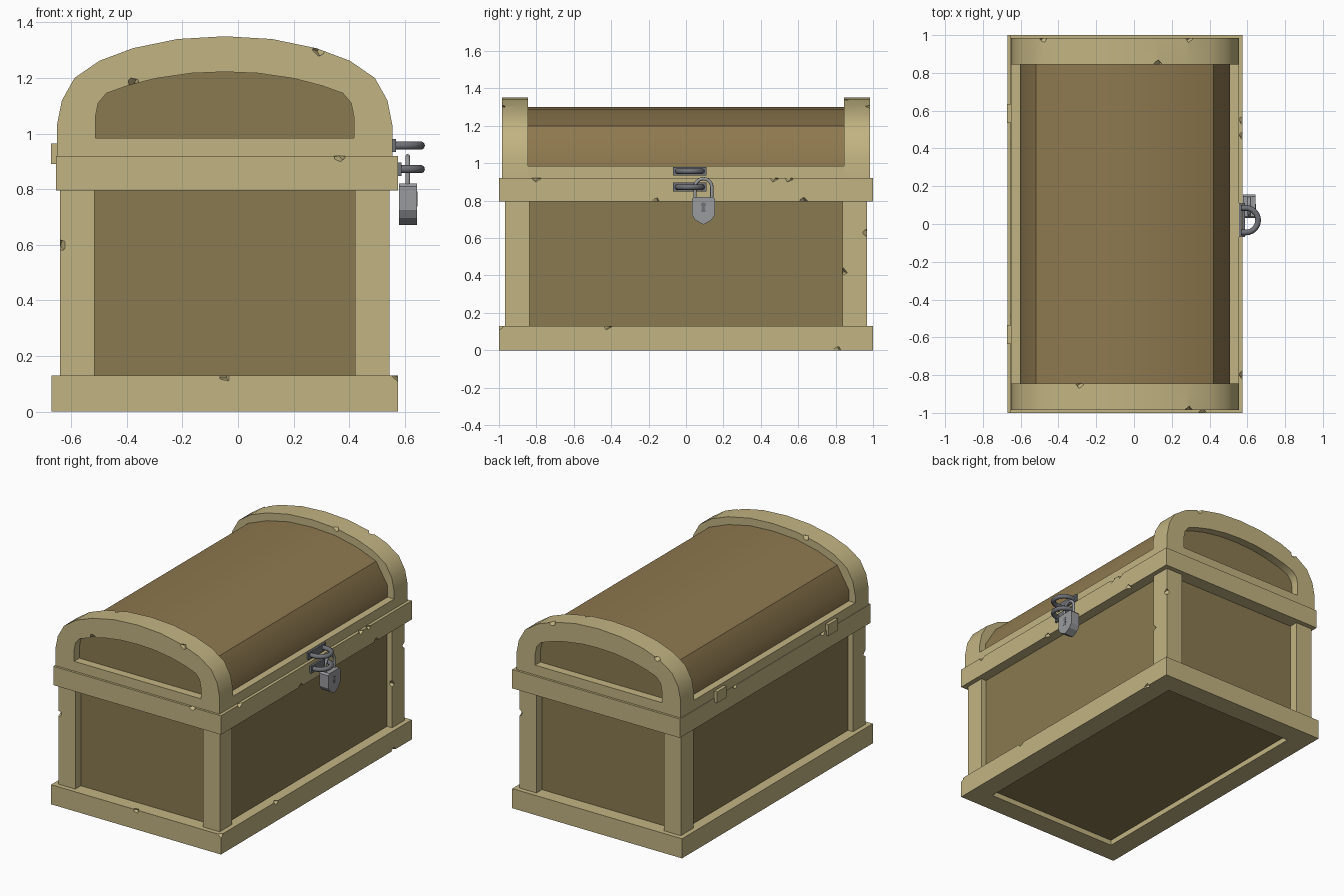
import bpy, bmesh, math, random
from mathutils import Vector, Matrix

if "Cube" in bpy.data.objects:
    bpy.data.objects.remove(bpy.data.objects["Cube"])
random.seed(4)
CX = -0.048  # middle of the chest across x


def material(name, rgb):
    lin = [((c / 255 + 0.055) / 1.055) ** 2.4 for c in rgb] + [1.0]
    m = bpy.data.materials.new(name)
    m.use_nodes = True
    m.diffuse_color = lin
    m.node_tree.nodes["Principled BSDF"].inputs["Base Color"].default_value = lin
    return m


FRAME = material("pale wood", (194, 180, 130))
PANEL = material("brown wood", (138, 122, 80))
LID = material("warm brown wood", (142, 121, 79))
STEEL = material("light steel", (154, 155, 158))
IRON = material("dark iron", (112, 114, 120))


def finish(name, bm, mat, smooth=None):
    bmesh.ops.recalc_face_normals(bm, faces=bm.faces)
    mesh = bpy.data.meshes.new(name)
    bm.to_mesh(mesh)
    bm.free()
    mesh.materials.append(mat)
    if smooth:
        mesh.shade_smooth()
        mesh.set_sharp_from_angle(angle=math.radians(smooth))
    obj = bpy.data.objects.new(name, mesh)
    bpy.context.collection.objects.link(obj)
    return obj


def prism(name, loop, a, b, axis, mat, hole=None, smooth=None):
    """Extrude a closed outline from a to b along an axis, with an optional hole."""
    place = {"x": lambda u, v, t: (t, u, v),
             "y": lambda u, v, t: (u, t, v),
             "z": lambda u, v, t: (u, v, t)}[axis]
    bm = bmesh.new()
    n = len(loop)

    def ends(pts):
        return [[bm.verts.new(place(u, v, t)) for u, v in pts] for t in (a, b)]

    def walls(p, q):
        for i in range(n):
            j = (i + 1) % n
            bm.faces.new((p[i], p[j], q[j], q[i]))

    outer = ends(loop)
    walls(*outer)
    if hole:
        inner = ends(hole)
        walls(*inner)
        for o, i in zip(outer, inner):
            walls(o, i)
    else:
        for o in outer:
            bm.faces.new(o)
    return finish(name, bm, mat, smooth)


def rect(cx, cy, hx, hy):
    return [(cx - hx, cy - hy), (cx + hx, cy - hy), (cx + hx, cy + hy), (cx - hx, cy + hy)]


def box(name, x, y, z, mat):
    """Box from (low, high) pairs."""
    loop = [(x[0], y[0]), (x[1], y[0]), (x[1], y[1]), (x[0], y[1])]
    return prism(name, loop, z[0], z[1], "z", mat)


def mirrored(half):
    """Full outline from the right half, listed bottom to top centre."""
    return [(CX + u, v) for u, v in half] + [(CX - u, v) for u, v in half[-2::-1]]


def tube(name, path, normal, r, mat, sides=10):
    """Round bar along a flat path."""
    bm = bmesh.new()
    path, normal = [Vector(p) for p in path], Vector(normal)
    rings = []
    for i, p in enumerate(path):
        t = (path[min(i + 1, len(path) - 1)] - path[max(i - 1, 0)]).normalized()
        side = t.cross(normal)
        angles = [2 * math.pi * k / sides for k in range(sides)]
        rings.append([bm.verts.new(p + r * (math.cos(w) * side + math.sin(w) * normal))
                      for w in angles])
    for p, q in zip(rings, rings[1:]):
        for k in range(sides):
            j = (k + 1) % sides
            bm.faces.new((p[k], p[j], q[j], q[k]))
    bm.faces.new(rings[0])
    bm.faces.new(rings[-1])
    return finish(name, bm, mat, 40)


def nick(obj, spots):
    """Chip small notches out of a wooden part."""
    bm = bmesh.new()
    for s in spots:
        turn = Matrix.Rotation(random.uniform(0.5, 1.1), 4, Vector((1, random.random(), 1)))
        bmesh.ops.create_cube(bm, size=0.03, matrix=Matrix.Translation(s) @ turn)
    cutter = finish("nick_cutter", bm, FRAME)
    cutter.hide_render = True
    mod = obj.modifiers.new("nicks", "BOOLEAN")
    mod.operation, mod.object, mod.solver = "DIFFERENCE", cutter, "EXACT"
    graph = bpy.context.evaluated_depsgraph_get()
    mesh = bpy.data.meshes.new_from_object(obj.evaluated_get(graph))
    obj.modifiers.clear()
    obj.data = mesh
    bpy.data.objects.remove(cutter)


# Chest body: recessed panels, base frame, corner posts and top rim
box("body_panels", (CX - 0.555, CX + 0.555), (-0.91, 0.91), (0.035, 0.9), PANEL)
base = prism("base_frame", rect(CX, 0, 0.623, 1), 0, 0.13, "z", FRAME,
             hole=rect(CX, 0, 0.485, 0.86))
rim = prism("top_rim", rect(-0.04, 0, 0.615, 1), 0.795, 0.92, "z", FRAME,
            hole=rect(-0.04, 0, 0.48, 0.86))
posts = {}
for sx in (-1, 1):
    for sy in (-1, 1):
        name = ("left" if sx > 0 else "right") + ("_back" if sy > 0 else "_front") + "_post"
        posts[sx, sy] = prism(name, rect(CX + sx * 0.53, sy * 0.903, 0.062, 0.065),
                              0.13, 0.795, "z", FRAME)

# Lid: barrel panel, two end arches and side rails
lid = prism("lid_panel",
            mirrored([(0.555, 0.93), (0.555, 1.06), (0.47, 1.2), (0.33, 1.255),
                      (0.17, 1.29), (0, 1.3)]),
            -0.93, 0.93, "y", LID, smooth=35)
lid.data.materials.append(PANEL)
for f in lid.data.polygons:
    f.material_index = int(abs(f.normal.y) > 0.9)

arch_outer = mirrored([(0.603, 0.92), (0.603, 1.03), (0.585, 1.12), (0.54, 1.2),
                       (0.45, 1.262), (0.33, 1.307), (0.17, 1.34), (0, 1.35)])
arch_inner = mirrored([(0.465, 0.985), (0.465, 1.06), (0.455, 1.11), (0.425, 1.145),
                       (0.35, 1.172), (0.25, 1.198), (0.12, 1.217), (0, 1.222)])
arches = {}
for sy, name in ((-1, "front_lid_arch"), (1, "back_lid_arch")):
    arches[sy] = prism(name, arch_outer, sy * 0.845, sy * 0.985, "y", FRAME,
                       hole=arch_inner, smooth=35)
for sx, name in ((-1, "right_lid_rail"), (1, "left_lid_rail")):
    box(name, sorted((CX + sx * 0.5, CX + sx * 0.603)), (-0.845, 0.845), (0.92, 0.985), FRAME)

# Wear on the frame edges
nick(base, [(0.575, 0.81, 0), (0.575, -0.42, 0.13), (CX, -1, 0.13), (0.575, -1, 0.13)])
nick(rim, [(0.575, -0.8, 0.92), (0.575, 0.47, 0.92), (0.575, 0.55, 0.92), (0.575, -0.16, 0.795),
           (0.575, 0.63, 0.795), (0.365, -1, 0.92), (-0.655, 0.42, 0.92), (-0.655, -0.5, 0.92)])
nick(posts[1, 1], [(0.545, 0.968, 0.63), (0.545, 0.838, 0.42)])
nick(posts[-1, -1], [(-0.64, -0.968, 0.6)])
nick(arches[-1], [(-0.375, -0.985, 1.18), (0.29, -0.985, 1.3), (-0.29, -0.845, 1.323)])
nick(arches[1], [(0.13, 0.845, 1.34), (-0.48, 0.985, 1.27), (0.29, 0.985, 1.3)])

# Hinge blocks on the side opposite the lock
for y, name in ((-0.585, "front_hinge"), (0.585, "back_hinge")):
    box(name, (-0.672, -0.63), (y - 0.05, y + 0.05), (0.89, 0.965), FRAME)

# Two staples: a plate with a half-round bar each
for name, x, z in (("upper", 0.55, 0.957), ("lower", 0.57, 0.872)):
    box(name + "_staple_plate", (x, x + 0.018), (-0.07, 0.11), (z - 0.024, z + 0.024), IRON)
    arc = [math.pi * (k / 14 - 0.5) for k in range(15)]
    path = [(0.592 + 0.065 * math.cos(w), 0.02 + 0.065 * math.sin(w), z) for w in arc]
    path = [(x, -0.045, z)] + path + [(x, 0.085, z)]
    tube(name + "_staple_ring", path, (0, 0, 1), 0.015, IRON)

# Padlock: shield body, keyhole plate and shackle
LY = 0.093
shield = [(0.0, 0.672), (0.045, 0.697), (0.062, 0.725), (0.062, 0.81), (0.052, 0.82)]
loop = [(LY + u, v) for u, v in shield] + [(LY - u, v) for u, v in shield[:0:-1]]
prism("padlock_body", loop, 0.578, 0.643, "x", STEEL)

turns = [math.radians(-60 + 300 * k / 12) for k in range(13)]
keyhole = [(LY + 0.013 * math.cos(w), 0.778 + 0.013 * math.sin(w)) for w in turns]
prism("keyhole", keyhole + [(LY - 0.012, 0.738), (LY + 0.012, 0.738)], 0.642, 0.645, "x", IRON)

arc = [math.pi * k / 14 for k in range(15)]
path = [(0.61, LY + 0.045 * math.cos(w), 0.872 + 0.045 * math.sin(w)) for w in arc]
path = [(0.61, LY + 0.045, 0.81)] + path + [(0.61, LY - 0.045, 0.81)]
tube("padlock_shackle", path, (1, 0, 0), 0.009, STEEL)
